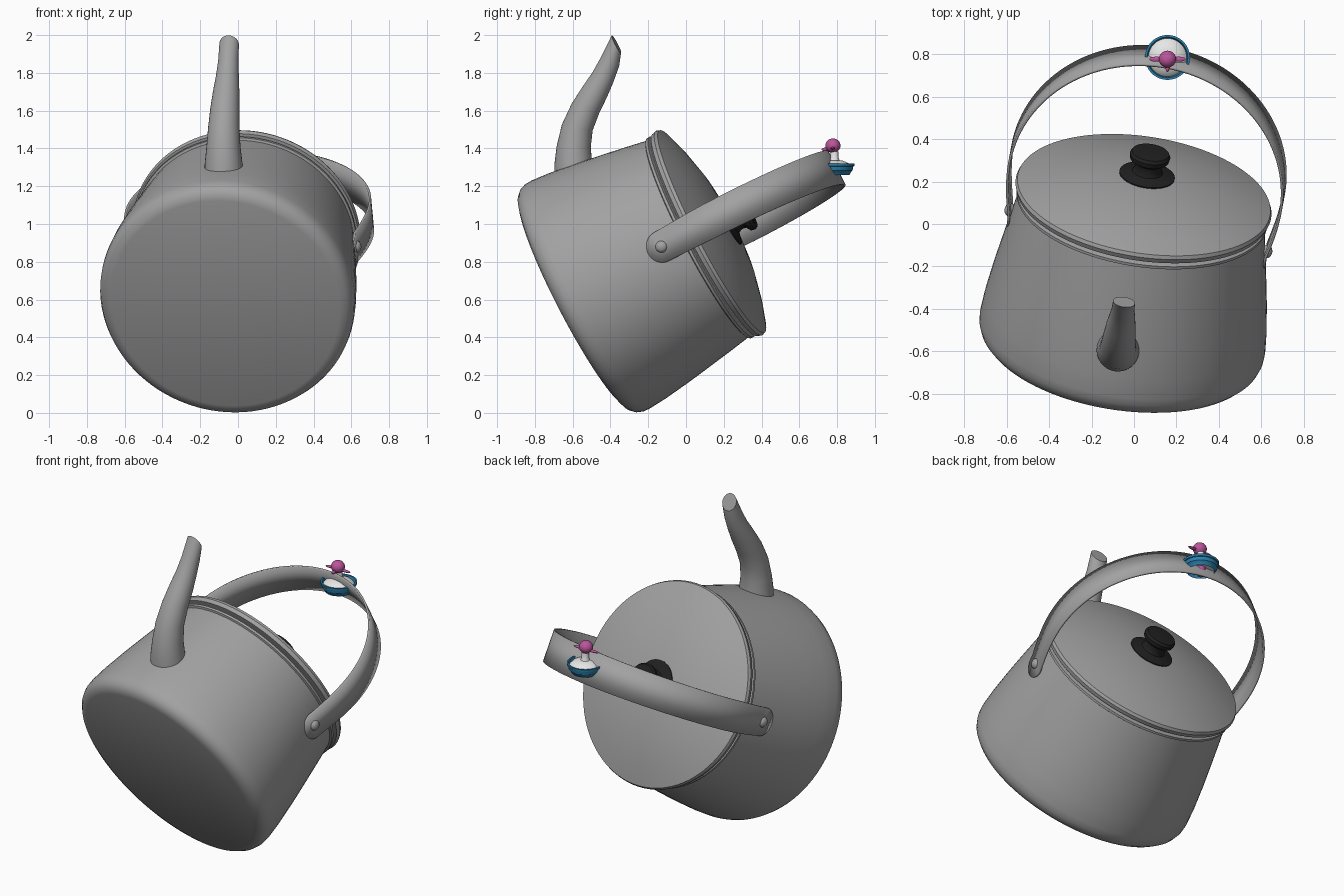
import bpy, bmesh, math
from mathutils import Matrix, Vector

cube = bpy.data.objects.get("Cube")
if cube:
    bpy.data.objects.remove(cube, do_unlink=True)


def material(name, rgb, rough=0.5):
    m = bpy.data.materials.new(name)
    m.use_nodes = True
    m.diffuse_color = (*rgb, 1)
    m.node_tree.nodes["Principled BSDF"].inputs["Base Color"].default_value = (*rgb, 1)
    m.node_tree.nodes["Principled BSDF"].inputs["Roughness"].default_value = rough
    return m


STEEL = material("steel grey", (0.36, 0.36, 0.36))
BLACK = material("black", (0.015, 0.015, 0.015))
BLUE = material("blue", (0.025, 0.22, 0.42))
WHITE = material("white", (0.8, 0.8, 0.8))
PINK = material("pink", (0.5, 0.09, 0.33))

# Tilted frame of the kettle: x across, -y toward the spout, z up its axis
axis = Vector((0.137, 0.879, 0.457)).normalized()
across = Vector((0.987, -0.16, 0.012))
across = (across - axis * across.dot(axis)).normalized()
KETTLE = Matrix((across, axis.cross(across), axis)).transposed().to_4x4()
KETTLE.translation = (-0.06, -0.55, 0.603)


def finish(name, bm, mat, frame):
    bmesh.ops.remove_doubles(bm, verts=bm.verts, dist=1e-5)
    bmesh.ops.recalc_face_normals(bm, faces=bm.faces)
    mesh = bpy.data.meshes.new(name)
    bm.to_mesh(mesh)
    bm.free()
    mesh.materials.append(mat)
    ob = bpy.data.objects.new(name, mesh)
    bpy.context.collection.objects.link(ob)
    ob.matrix_world = frame
    bpy.ops.object.select_all(action='DESELECT')
    ob.select_set(True)
    bpy.context.view_layer.objects.active = ob
    bpy.ops.object.shade_smooth_by_angle(angle=math.radians(35))
    return ob


def loft(name, rings, mat, frame, closed=True, caps=False):
    """Skin a row of equal-length point rings."""
    bm = bmesh.new()
    rows = [[bm.verts.new(p) for p in ring] for ring in rings]
    n = len(rows[0])
    for a, b in zip(rows, rows[1:]):
        for i in range(n if closed else n - 1):
            j = (i + 1) % n
            bm.faces.new((a[i], a[j], b[j], b[i]))
    if caps:
        bm.faces.new(rows[0])
        bm.faces.new(rows[-1])
    return finish(name, bm, mat, frame)


def lathe(name, profile, mat, frame, n=96):
    turns = [2 * math.pi * i / n for i in range(n)]
    rings = [[(max(r, 1e-4) * math.cos(t), max(r, 1e-4) * math.sin(t), z) for t in turns]
             for r, z in profile]
    return loft(name, rings, mat, frame, caps=True)


def ball(name, centre, size, mat, frame):
    bm = bmesh.new()
    bmesh.ops.create_uvsphere(bm, u_segments=24, v_segments=14, radius=1)
    bmesh.ops.transform(bm, matrix=Matrix.Translation(centre) @ Matrix.Diagonal((*size, 1)),
                        verts=bm.verts)
    return finish(name, bm, mat, frame)


# Body with a rolled top bead
lathe("body", [(0.61, -0.05), (0.645, -0.038), (0.667, -0.015), (0.678, 0.015), (0.68, 0.05),
               (0.672, 0.15), (0.652, 0.3), (0.628, 0.45), (0.603, 0.6), (0.585, 0.7),
               (0.597, 0.706), (0.597, 0.72), (0.575, 0.728)], STEEL, KETTLE)

# Domed lid and knob
lathe("lid", [(0.575, 0.738), (0.603, 0.742), (0.61, 0.765), (0.603, 0.782), (0.5, 0.818),
              (0.35, 0.857), (0.2, 0.881), (0.1, 0.888), (0, 0.89)], STEEL, KETTLE)
lathe("lid_knob", [(0.13, 0.875), (0.132, 0.892), (0.1, 0.9), (0.072, 0.908), (0.062, 0.93),
                   (0.066, 0.955), (0.092, 0.972), (0.096, 0.995), (0.088, 1.01), (0, 1.016)],
      BLACK, KETTLE, 48)

# Curved spout: reach, height, radius, lean of each ring
stations = [(0.56, 0.24, 0.105, 62), (0.66, 0.285, 0.1, 62), (0.74, 0.328, 0.09, 60),
            (0.82, 0.39, 0.083, 52), (0.89, 0.475, 0.077, 42), (0.945, 0.56, 0.07, 36),
            (0.995, 0.635, 0.061, 36), (1.05, 0.705, 0.054, 36), (1.117, 0.778, 0.052, 0)]
spout = []
for reach, h, rad, lean in stations:
    t = math.radians(lean)
    ring = []
    for i in range(32):
        u = 2 * math.pi * i / 32
        c, s = rad * math.cos(u), rad * math.sin(u)
        ring.append((c, -(reach + s * math.cos(t)), h - s * math.sin(t)))
    spout.append(ring)
loft("spout", spout, STEEL, KETTLE, caps=True)

# Bail handle: flat band with rounded ends
END, RIVET, ARC, SPAN = 0.51, 0.59, 0.87, 0.65
half = []
for i in range(9):                                   # rounded tip
    q = 1 - math.cos(math.pi / 2 * i / 8)
    half.append((0.612, END + (RIVET - END) * q,
                 max(0.002, 0.085 * math.sqrt(max(0, 1 - (1 - q) ** 2)))))
for i in range(1, 9):                                # side strap
    q = i / 8
    half.append((0.612 + (SPAN - 0.612) * math.sin(q * math.pi / 2),
                 RIVET + (ARC - RIVET) * q, 0.085 + 0.008 * q))
for i in range(1, 33):                               # quarter arc to the top
    t = math.pi / 2 * i / 32
    half.append((SPAN * math.cos(t), ARC + SPAN * math.sin(t), 0.093 + 0.007 * i / 32))
path = half + [(-x, z, w) for x, z, w in reversed(half[:-1])]
handle = loft("handle", [[(x, -w, z), (x, w, z)] for x, z, w in path],
              STEEL, KETTLE, closed=False)
solid = handle.modifiers.new("thickness", 'SOLIDIFY')
solid.thickness = 0.012
solid.offset = 0

# Handle rivets
for side, s in (("left", 1), ("right", -1)):
    ball("rivet_" + side, (s * 0.615, 0, RIVET), (0.025, 0.032, 0.032), STEEL, KETTLE)

# Small upright ornament on the handle
PERCH = Matrix.Translation((0.158, 0.786, 1.26))
lathe("ornament_dome", [(0.088, 0.025), (0.09, 0.045), (0.075, 0.062), (0.045, 0.075),
                        (0, 0.08)], WHITE, PERCH, 40)
turns = [2 * math.pi * i / 40 for i in range(40)]
wall = [(0.08, 0), (0.092, 0.022), (0.096, 0.024), (0.1, 0.045), (0.105, 0.047),
        (0.106, 0.06), (0.096, 0.06), (0.082, 0.01), (0.08, 0)]
loft("ornament_bowl", [[(r * math.cos(t), r * math.sin(t), z) for t in turns] for r, z in wall],
     BLUE, PERCH)
lathe("ornament_neck", [(0.03, 0.07), (0.022, 0.09), (0.02, 0.125)], WHITE, PERCH, 24)
ball("ornament_head", (0, -0.008, 0.155), (0.041, 0.04, 0.038), PINK, PERCH)
for side, s in (("left", 1), ("right", -1)):
    ball("ornament_wing_" + side, (s * 0.052, -0.008, 0.14), (0.034, 0.012, 0.007), PINK, PERCH)
ball("ornament_beak", (0, -0.05, 0.135), (0.009, 0.018, 0.009), PINK, PERCH)
lathe("ornament_peg", [(0.02, -0.025), (0.03, 0.03)], PINK, PERCH, 20)
